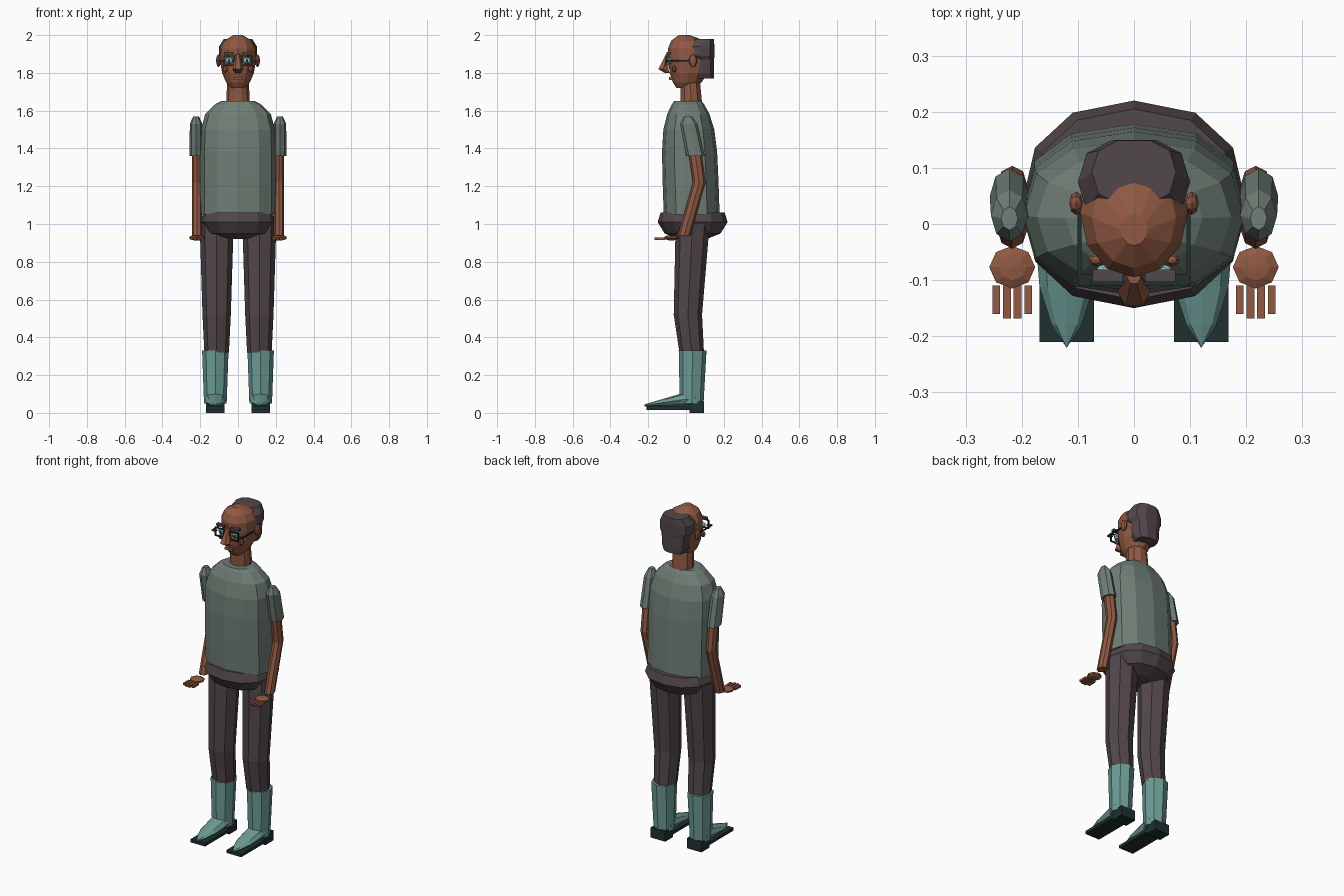
import bpy, bmesh
from math import sin, cos, pi, copysign
from mathutils import Matrix, Vector

if "Cube" in bpy.data.objects:
    bpy.data.objects.remove(bpy.data.objects["Cube"])


def material(name, red, green, blue):
    colour = (red, green, blue, 1)
    new_material = bpy.data.materials.new(name)
    new_material.use_nodes = True
    new_material.diffuse_color = colour
    shader = new_material.node_tree.nodes["Principled BSDF"]
    shader.inputs["Base Color"].default_value = colour
    return new_material


SHIRT = material("grey_green_shirt", .16, .21, .18)
SKIN = material("brown_skin", .28, .1, .055)
MAUVE = material("dark_mauve", .085, .063, .07)
BOOT = material("teal_boot", .15, .33, .3)
DARK = material("dark_sole", .015, .03, .03)
EYE = material("pale_teal_eye", .25, .55, .55)


def finish(name, bm, surface):
    bmesh.ops.recalc_face_normals(bm, faces=bm.faces)
    mesh = bpy.data.meshes.new(name)
    bm.to_mesh(mesh)
    bm.free()
    mesh.materials.append(surface)
    bpy.context.collection.objects.link(bpy.data.objects.new(name, mesh))


def power(value, exponent):
    return copysign(abs(value) ** exponent, value)


def loft(name, rings, surface, sides=8, roundness=1, upright=True):
    """Skin rings of (centre, half width, half depth) and cap both ends."""
    bm = bmesh.new()
    second_axis = Vector((0, 1, 0)) if upright else Vector((0, 0, 1))
    loops = []
    for centre, width, depth in rings:
        loop = []
        for side in range(sides):
            angle = 2 * pi * side / sides
            across = Vector((width * power(cos(angle), roundness), 0, 0))
            along = second_axis * depth * power(sin(angle), roundness)
            loop.append(bm.verts.new(Vector(centre) + across + along))
        loops.append(loop)
    for low, high in zip(loops, loops[1:]):
        for i in range(sides):
            j = (i + 1) % sides
            bm.faces.new((low[i], low[j], high[j], high[i]))
    bm.faces.new(loops[0])
    bm.faces.new(loops[-1])
    finish(name, bm, surface)


def stack(name, y, width, depth, profile, surface, lean=0, sides=12, roundness=1):
    """Central part: one cross-section scaled by height, leaning as it shrinks."""
    rings = [((0, y + lean * (scale - 1), z), width * scale, depth * scale)
             for z, scale in profile]
    loft(name, rings, surface, sides, roundness)


def limb(name, x, aspect, path, surface):
    """Bent tube through (y, z, radius) joints."""
    loft(name, [((x, y, z), radius, radius * aspect) for y, z, radius in path], surface)


def placed(centre, size):
    return Matrix.LocRotScale(Vector(centre), None, Vector(size))


def box(name, centre, size, surface):
    bm = bmesh.new()
    bmesh.ops.create_cube(bm, size=1, matrix=placed(centre, size))
    finish(name, bm, surface)


def ball(name, centre, radii, surface):
    bm = bmesh.new()
    bmesh.ops.create_uvsphere(bm, u_segments=8, v_segments=5, radius=1,
                              matrix=placed(centre, radii))
    finish(name, bm, surface)


# Shirt: straight body closing into rounded shoulders
shirt_rings = []
for step in range(7):
    t = 1 - (1 - step / 6) ** 2
    centre = (0, .03 - .02 * t, 1.05 + .6 * t)
    shirt_rings.append((centre, .2 * (1 - .55 * t ** 12), .148 * (1 - t ** 6 / 2)))
loft("shirt", shirt_rings, SHIRT, sides=12, roundness=.85)

# Hips and neck
stack("hips", .035, .2, .185, [(.92, .4), (.95, .8), (1.01, 1), (1.06, .92)],
      MAUVE, roundness=.87)
stack("neck", .03, .063, .06, [(1.62, 1), (1.78, .9)], SKIN, lean=.1, sides=10)

# Head, hair and nose
stack("head", .02, .096, .115,
      [(1.72, .4), (1.75, .66), (1.8, .88), (1.87, 1), (1.93, 1), (1.97, .78), (2, .25)],
      SKIN, lean=.04)
stack("hair", .075, .1, .078,
      [(1.77, .65), (1.8, .8), (1.87, .85), (1.89, 1), (1.94, 1), (1.98, .75)],
      MAUVE, lean=-.07, sides=10, roundness=.8)
stack("nose", -.12, .03, .03, [(1.8, .5), (1.82, 1), (1.9, .4)], SKIN, lean=-.04, sides=6)
box("mouth", (0, -.08, 1.77), (.05, .02, .015), SKIN)

EYE_Z = 1.865
RIM_Y = -.106
BAR = .007
box("glasses_bridge", (0, RIM_Y, EYE_Z), (.04, BAR, BAR), DARK)

for prefix, sign in (("left_", 1), ("right_", -1)):
    eye_x = sign * .047
    temple_x = sign * .097
    hand_x = sign * .217
    foot_x = sign * .12

    # Face details
    ball(prefix + "ear", (sign * .103, .037, EYE_Z), (.013, .022, .034), SKIN)
    ball(prefix + "cheek", (sign * .068, -.064, 1.82), (.014, .012, .018), SKIN)
    box(prefix + "eyebrow", (eye_x, -.092, 1.904), (.054, .022, .012), MAUVE)
    ball(prefix + "eye", (eye_x, -.085, EYE_Z), (.023, .015, .016), EYE)
    box(prefix + "pupil", (eye_x, -.1, EYE_Z), (.011, .004, .013), DARK)

    # Glasses
    for edge in (-1, 1):
        box(prefix + "rim_bar", (eye_x, RIM_Y, EYE_Z + edge * .024), (.06, BAR, BAR), DARK)
        box(prefix + "rim_post", (eye_x + edge * .027, RIM_Y, EYE_Z), (BAR, BAR, .05), DARK)
    box(prefix + "hinge", (sign * .086, -.1, EYE_Z), (.025, .02, BAR), DARK)
    box(prefix + "temple", (temple_x, -.035, EYE_Z), (BAR, .12, BAR), DARK)

    # Arm
    limb(prefix + "sleeve", sign * .222, 1.4,
         [(.05, 1.36, .035), (.015, 1.53, .033), (.01, 1.57, .015)], SHIRT)
    limb(prefix + "arm", hand_x, 1.25,
         [(-.01, .94, .027), (.07, 1.22, .027), (.045, 1.4, .028)], SKIN)

    # Hand with longer middle fingers
    ball(prefix + "palm", (hand_x, -.077, .927), (.043, .04, .015), SKIN)
    for finger in range(4):
        length = .058 if finger in (1, 2) else .05
        offset = .019 * (finger - 1.5)
        box(prefix + "finger", (hand_x + offset, -.11 - length / 2, .922),
            (.014, length, .013), SKIN)

    # Leg and boot shaft
    limb(prefix + "trouser_leg", sign * .113, 1,
         [(.03, .32, .065), (.01, .52, .075), (.035, 1, .09)], MAUVE)
    limb(prefix + "boot_shaft", foot_x, 1.05, [(.03, .05, .06), (.035, .33, .07)], BOOT)

    # Boot foot tapering to a pointed toe
    foot_rings = []
    for t in (0, .3, .6, .85, 1):
        centre = (foot_x, .05 - .27 * t, .08 - .04 * t)
        foot_rings.append((centre, .055 * (1.01 - t ** 4), .045 - .04 * t))
    loft(prefix + "boot_foot", foot_rings, BOOT, upright=False)
    box(prefix + "sole", (foot_x, -.09, .024), (.097, .24, .018), DARK)
    box(prefix + "heel", (foot_x, .057, .03), (.097, .076, .06), DARK)
